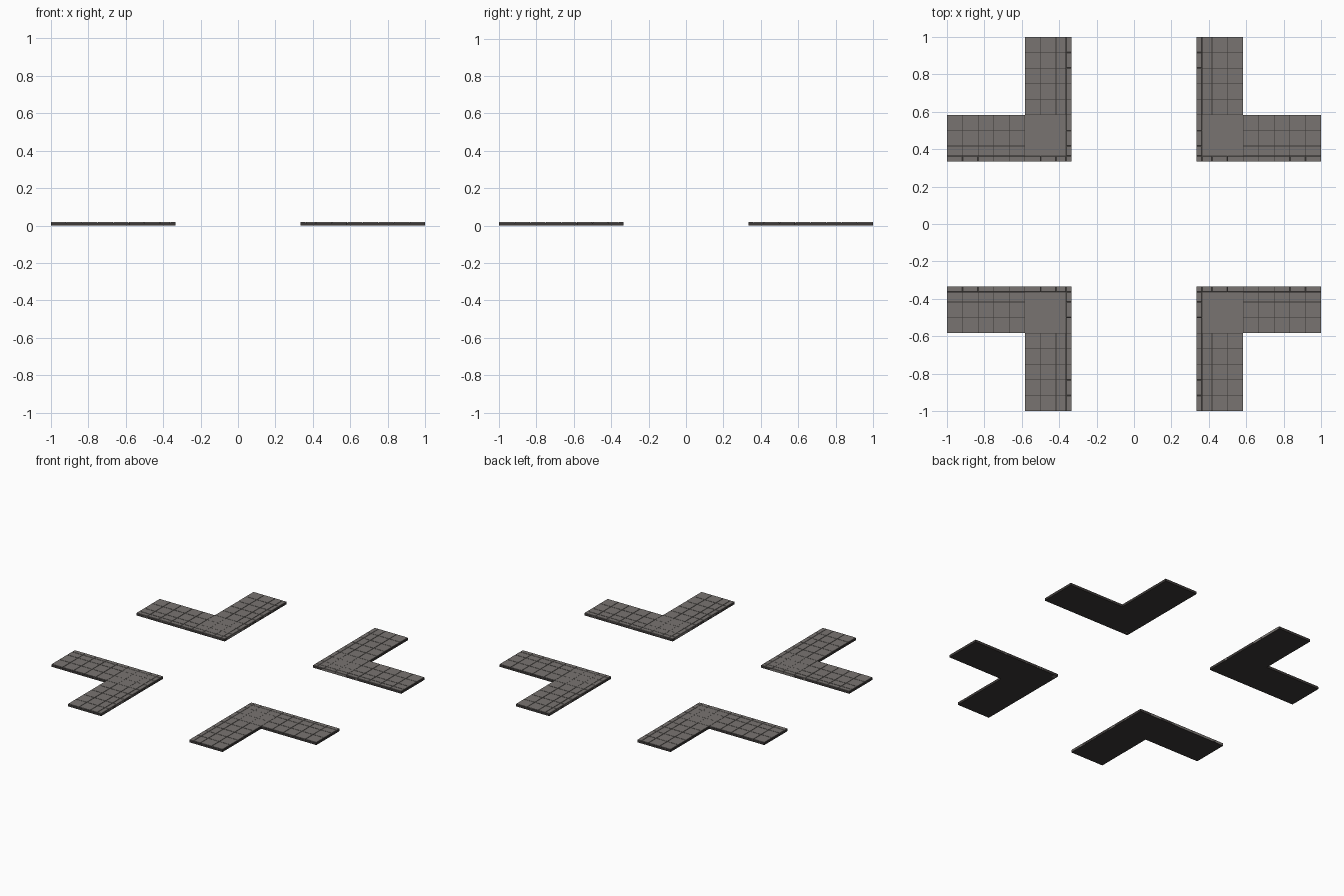
import bpy, bmesh

if "Cube" in bpy.data.objects:
    bpy.data.objects.remove(bpy.data.objects["Cube"])

U = 1 / 12          # paving module
IN = 4 * U          # road-side edge
OUT = 7 * U         # back edge of the pavement
KERB = 0.03         # kerb width
H = 0.018           # finished height
BED = 0.0145        # top of the mortar bed seen in the joints


def material(name, rgb):
    m = bpy.data.materials.new(name)
    m.diffuse_color = (*rgb, 1)
    m.use_nodes = True
    m.node_tree.nodes["Principled BSDF"].inputs["Base Color"].default_value = m.diffuse_color
    return m


STONE = material("paving_grey", (0.19, 0.175, 0.165))
DARK = material("joint_grey", (0.045, 0.04, 0.038))


def block(bm, x0, x1, y0, y1, z0, z1, gap, bevel=0.0):
    g = gap / 2
    pts = [(x0 + g, y0 + g), (x1 - g, y0 + g), (x1 - g, y1 - g), (x0 + g, y1 - g)]
    lo = [bm.verts.new((x, y, z0)) for x, y in pts]
    s = bevel
    offs = [(s, s), (-s, s), (-s, -s), (s, -s)]
    rings = [lo, [bm.verts.new((x, y, z1 - s)) for x, y in pts]]
    if s:
        rings.append([bm.verts.new((x + a, y + b, z1)) for (x, y), (a, b) in zip(pts, offs)])
    for a, b in zip(rings, rings[1:]):
        for i in range(4):
            j = (i + 1) % 4
            bm.faces.new((a[i], a[j], b[j], b[i]))
    bm.faces.new(rings[-1])
    bm.faces.new(lo[::-1])


def make_object(name, bm, sx, sy, mat):
    for v in bm.verts:
        v.co.x *= sx
        v.co.y *= sy
    bmesh.ops.recalc_face_normals(bm, faces=bm.faces)
    me = bpy.data.meshes.new(name)
    bm.to_mesh(me)
    bm.free()
    me.materials.append(mat)
    bpy.context.collection.objects.link(bpy.data.objects.new(name, me))


def pavement_corner(label, sx, sy):
    # L-shaped mortar bed
    bm = bmesh.new()
    outline = [(IN, IN), (1, IN), (1, OUT), (OUT, OUT), (OUT, 1), (IN, 1)]
    face = bm.faces.new([bm.verts.new((x, y, 0)) for x, y in outline])
    ext = bmesh.ops.extrude_face_region(bm, geom=[face], use_keep_orig=True)
    for v in ext["geom"]:
        if isinstance(v, bmesh.types.BMVert):
            v.co.z = BED
    make_object(label + "_bed", bm, sx, sy, DARK)

    # paving slabs, with tighter joints in the corner square
    bm = bmesh.new()
    for i in range(8):
        for j in range(8):
            if i > 2 and j > 2:
                continue
            x0, y0 = IN + i * U, IN + j * U
            block(bm, x0 if i else IN + KERB, x0 + U, y0 if j else IN + KERB, y0 + U,
                  BED, H, 0.001 if i < 3 and j < 3 else 0.003)
    make_object(label + "_slabs", bm, sx, sy, STONE)

    # kerb stones along both road edges
    bm = bmesh.new()
    k = IN + KERB
    block(bm, IN, k, IN, k, 0, H, 0.001, 0.001)
    for i in range(8):
        a = IN + i * U if i else k
        b = IN + (i + 1) * U
        block(bm, a, b, IN - 0.001, k, 0.0005, H, 0.002, 0.001)
        block(bm, IN - 0.001, k, a, b, 0.0005, H, 0.002, 0.001)
    make_object(label + "_kerb", bm, sx, sy, STONE)


for fb, sy in (("front", -1), ("back", 1)):
    for lr, sx in (("left", -1), ("right", 1)):
        pavement_corner(f"{fb}_{lr}", sx, sy)
